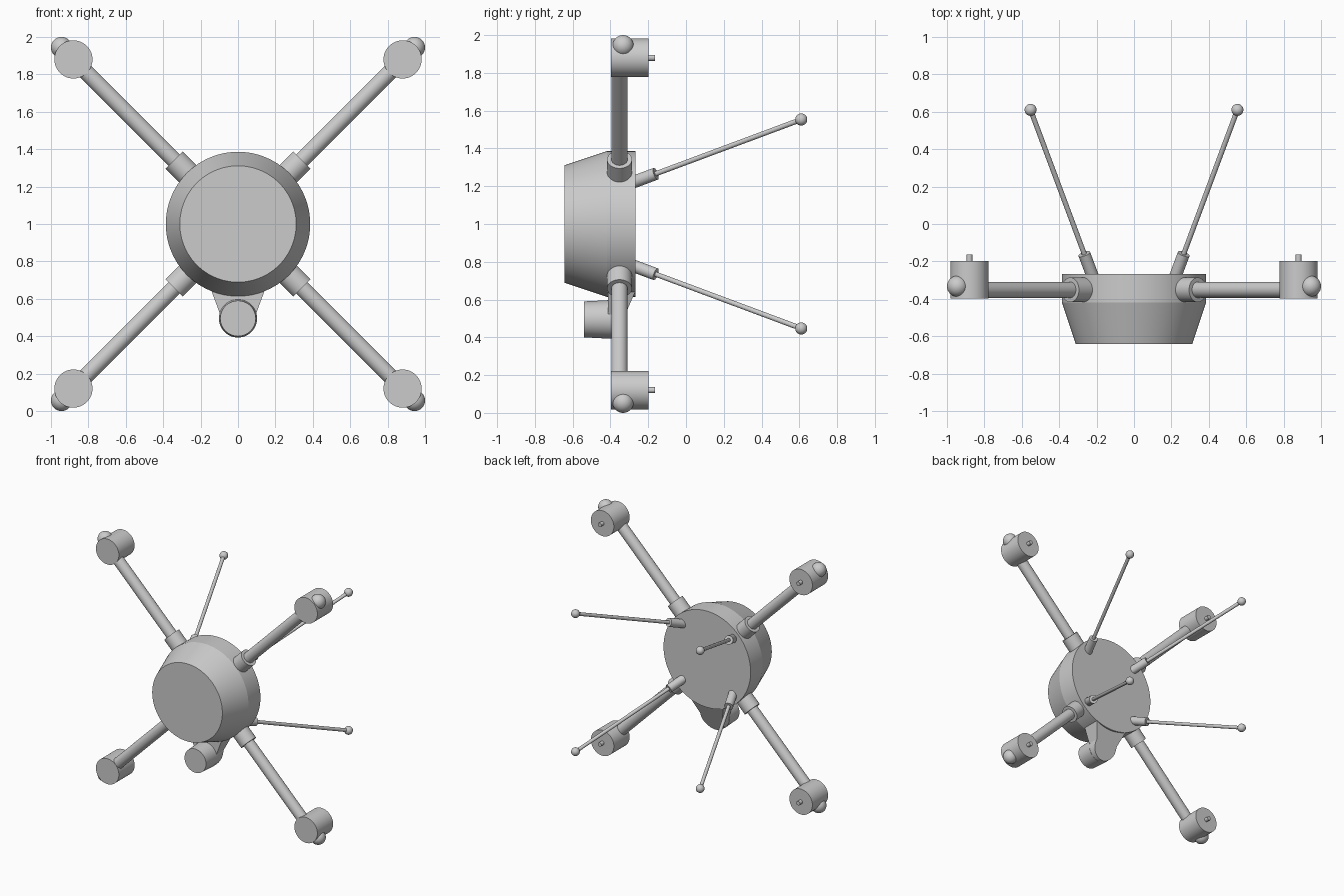
import bpy, bmesh, math
from mathutils import Vector

if "Cube" in bpy.data.objects:
    bpy.data.objects.remove(bpy.data.objects["Cube"])

CZ = 1.0  # height of the body axis


def finish(bm, name):
    bmesh.ops.recalc_face_normals(bm, faces=bm.faces)
    me = bpy.data.meshes.new(name)
    bm.to_mesh(me)
    bm.free()
    ob = bpy.data.objects.new(name, me)
    bpy.context.collection.objects.link(ob)
    bpy.ops.object.select_all(action='DESELECT')
    ob.select_set(True)
    bpy.context.view_layer.objects.active = ob
    bpy.ops.object.shade_smooth_by_angle(angle=math.radians(15))
    return ob


def tube(name, p, q, r1, r2=None, seg=32):
    """Capped cylinder or cone from p to q."""
    p, q = Vector(p), Vector(q)
    bm = bmesh.new()
    bmesh.ops.create_cone(bm, cap_ends=True, segments=seg, radius1=r1,
                          radius2=r1 if r2 is None else r2, depth=(q - p).length)
    rot = (q - p).to_track_quat('Z', 'Y').to_matrix()
    for v in bm.verts:
        v.co = rot @ v.co + (p + q) / 2
    return finish(bm, name)


def ball(name, c, r):
    bm = bmesh.new()
    bmesh.ops.create_uvsphere(bm, u_segments=32, v_segments=16, radius=r)
    bmesh.ops.translate(bm, verts=bm.verts, vec=c)
    return finish(bm, name)


def body(seg=96):
    """Lathed drum with a tapered front."""
    bm = bmesh.new()
    rings = []
    for y, r in ((-0.642, 0.311), (-0.419, 0.386), (-0.267, 0.386)):
        rings.append([bm.verts.new((r * math.cos(2 * math.pi * i / seg), y,
                                    CZ + r * math.sin(2 * math.pi * i / seg)))
                      for i in range(seg)])
    for a, b in zip(rings, rings[1:]):
        for i in range(seg):
            j = (i + 1) % seg
            bm.faces.new((a[i], a[j], b[j], b[i]))
    bm.faces.new(rings[0])
    bm.faces.new(rings[-1])
    return finish(bm, "body")


def pylon():
    """Rounded camera bracket whose back slopes forward towards the bottom."""
    r, cz, top = 0.1, 0.494, 0.645
    outline = [(0.143, top)]
    for i in range(33):
        a = math.radians(15 - 210 * i / 32)
        outline.append((r * math.cos(a), cz + r * math.sin(a)))
    outline.append((-0.143, top))
    bm = bmesh.new()
    front = [bm.verts.new((x, -0.412, z)) for x, z in outline]
    back = [bm.verts.new((x, -0.267 - 0.11 * (top - z) / 0.25, z)) for x, z in outline]
    n = len(outline)
    for i in range(n):
        j = (i + 1) % n
        bm.faces.new((front[i], front[j], back[j], back[i]))
    bm.faces.new(front)
    bm.faces.new(back)
    return finish(bm, "camera_bracket")


body()
pylon()
tube("camera", (0, -0.405, 0.495), (0, -0.541, 0.495), 0.102, 0.095, 48)

for sx, side in ((-1, "left"), (1, "right")):
    for sz, level in ((-1, "lower"), (1, "upper")):
        tag = f"{level}_{side}"

        def at(d, y):
            # point on the diagonal, d out from the axis in both x and z
            return (sx * d, y, CZ + sz * d)

        # rotor arm with its collar, motor, shaft and lamp
        tube("arm_" + tag, at(0.2, -0.352), at(0.88, -0.352), 0.043)
        tube("arm_collar_" + tag, at(0.2, -0.352), at(0.341, -0.352), 0.066)
        tube("motor_" + tag, at(0.88, -0.397), at(0.88, -0.198), 0.102, seg=48)
        tube("shaft_" + tag, at(0.88, -0.21), at(0.88, -0.163), 0.016, seg=24)
        ball("lamp_" + tag, at(0.944, -0.333), 0.056)

        # splayed landing leg with its socket and foot
        tube("leg_" + tag, at(0.226, -0.267), at(0.553, 0.61), 0.0135, seg=24)
        tube("leg_socket_" + tag, at(0.211, -0.307), at(0.266, -0.16), 0.033)
        ball("foot_" + tag, at(0.553, 0.61), 0.032)
